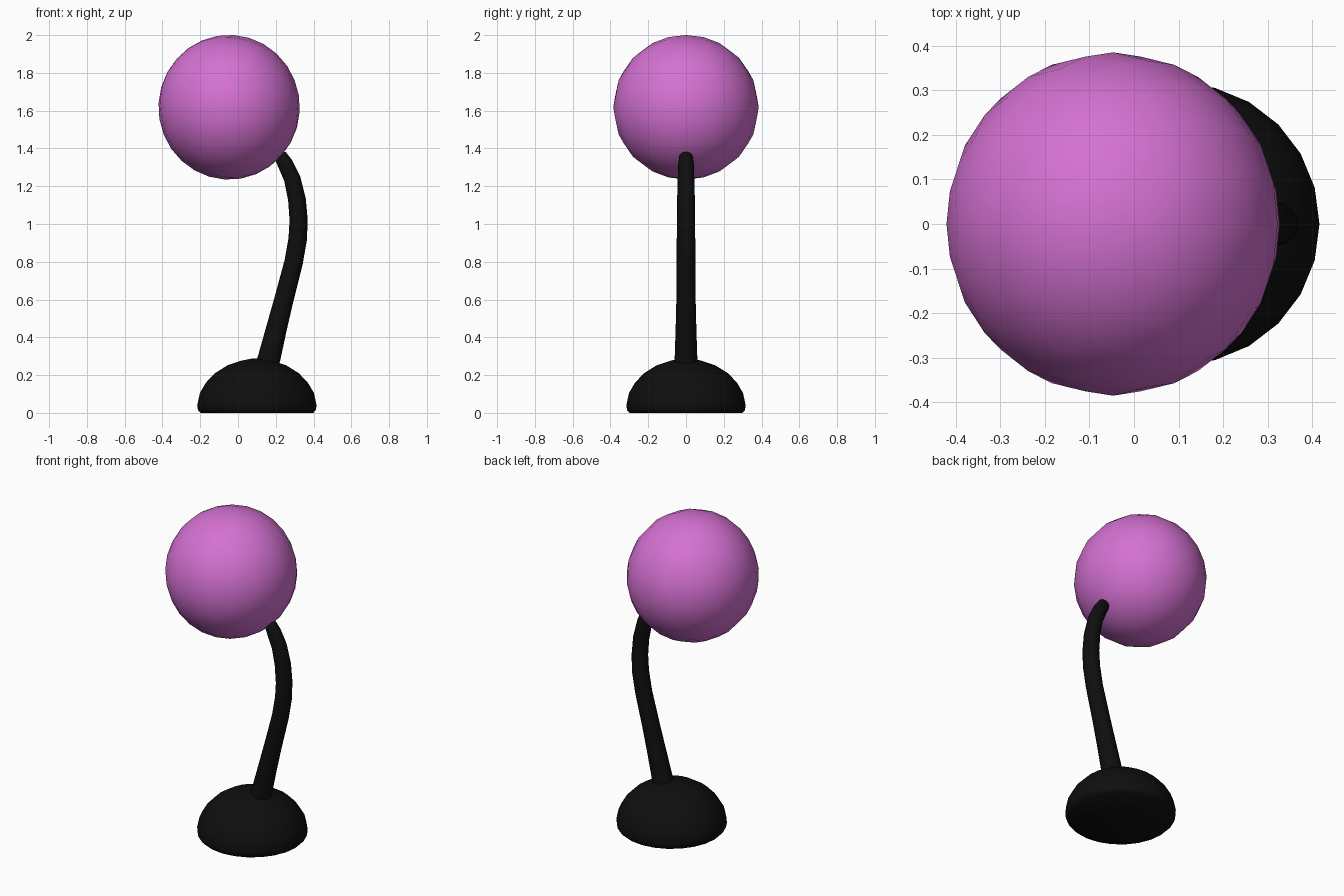
import bpy, bmesh, math
from mathutils import Vector, Matrix

if "Cube" in bpy.data.objects:
    bpy.data.objects.remove(bpy.data.objects["Cube"])


def material(name, rgb):
    m = bpy.data.materials.new(name)
    m.diffuse_color = (*rgb, 1)
    m.use_nodes = True
    m.node_tree.nodes["Principled BSDF"].inputs["Base Color"].default_value = m.diffuse_color
    return m


pink = material("orchid pink", (0.66, 0.165, 0.645))
black = material("black", (0.0045, 0.0045, 0.0045))


def finish(name, bm, mat, angle):
    bmesh.ops.recalc_face_normals(bm, faces=bm.faces)
    me = bpy.data.meshes.new(name)
    bm.to_mesh(me)
    bm.free()
    me.materials.append(mat)
    ob = bpy.data.objects.new(name, me)
    bpy.context.collection.objects.link(ob)
    bpy.ops.object.select_all(action='DESELECT')
    ob.select_set(True)
    bpy.context.view_layer.objects.active = ob
    bpy.ops.object.shade_smooth_by_angle(angle=math.radians(angle))
    return ob


def skin(bm, rings):
    """Bridge successive vertex rings and cap both ends."""
    for a, b in zip(rings, rings[1:]):
        n = len(a)
        for i in range(n):
            j = (i + 1) % n
            bm.faces.new((a[i], a[j], b[j], b[i]))
    bm.faces.new(rings[0])
    bm.faces.new(rings[-1])


def circle(bm, center, direction, radius, n):
    # u stays in the xz plane, v runs along y
    d = Vector(direction).normalized()
    v = Vector((0, 1, 0))
    u = v.cross(d)
    return [bm.verts.new(Vector(center) + radius * (math.cos(t) * u + math.sin(t) * v))
            for t in (2 * math.pi * i / n for i in range(n))]


# Ball, its pole tilted towards the stem
bm = bmesh.new()
tilt = Matrix.Rotation(math.radians(-48), 4, 'Y')
bmesh.ops.create_uvsphere(bm, u_segments=20, v_segments=14, radius=0.385, matrix=tilt)
bmesh.ops.scale(bm, vec=(0.972, 1, 0.995), verts=bm.verts)
bmesh.ops.translate(bm, vec=(-0.047, 0, 1.618), verts=bm.verts)
finish("ball", bm, pink, 60)

# Domed base
bm = bmesh.new()
profile = [(0.298, 0.0), (0.312, 0.015), (0.316, 0.04), (0.302, 0.105), (0.27, 0.16),
           (0.222, 0.21), (0.155, 0.252), (0.08, 0.277), (0.03, 0.287)]
skin(bm, [circle(bm, (0.1, 0, z), (0, 0, 1), r, 24) for r, z in profile])
finish("base", bm, black, 50)

# Curved, tapering stem with a rounded tip: x, z, radius
path = [(0.135, 0.2, 0.062), (0.165, 0.29, 0.06), (0.202, 0.44, 0.055), (0.243, 0.6, 0.051),
        (0.295, 0.8, 0.049), (0.316, 0.92, 0.049), (0.321, 1.02, 0.048), (0.312, 1.13, 0.047),
        (0.287, 1.24, 0.044), (0.25, 1.32, 0.041), (0.225, 1.36, 0.035), (0.215, 1.372, 0.022)]
bm = bmesh.new()
rings = []
for i, (x, z, r) in enumerate(path):
    a, b = path[max(i - 1, 0)], path[min(i + 1, len(path) - 1)]
    rings.append(circle(bm, (x, 0, z), (b[0] - a[0], 0, b[1] - a[1]), r, 16))
skin(bm, rings)
finish("stem", bm, black, 60)
